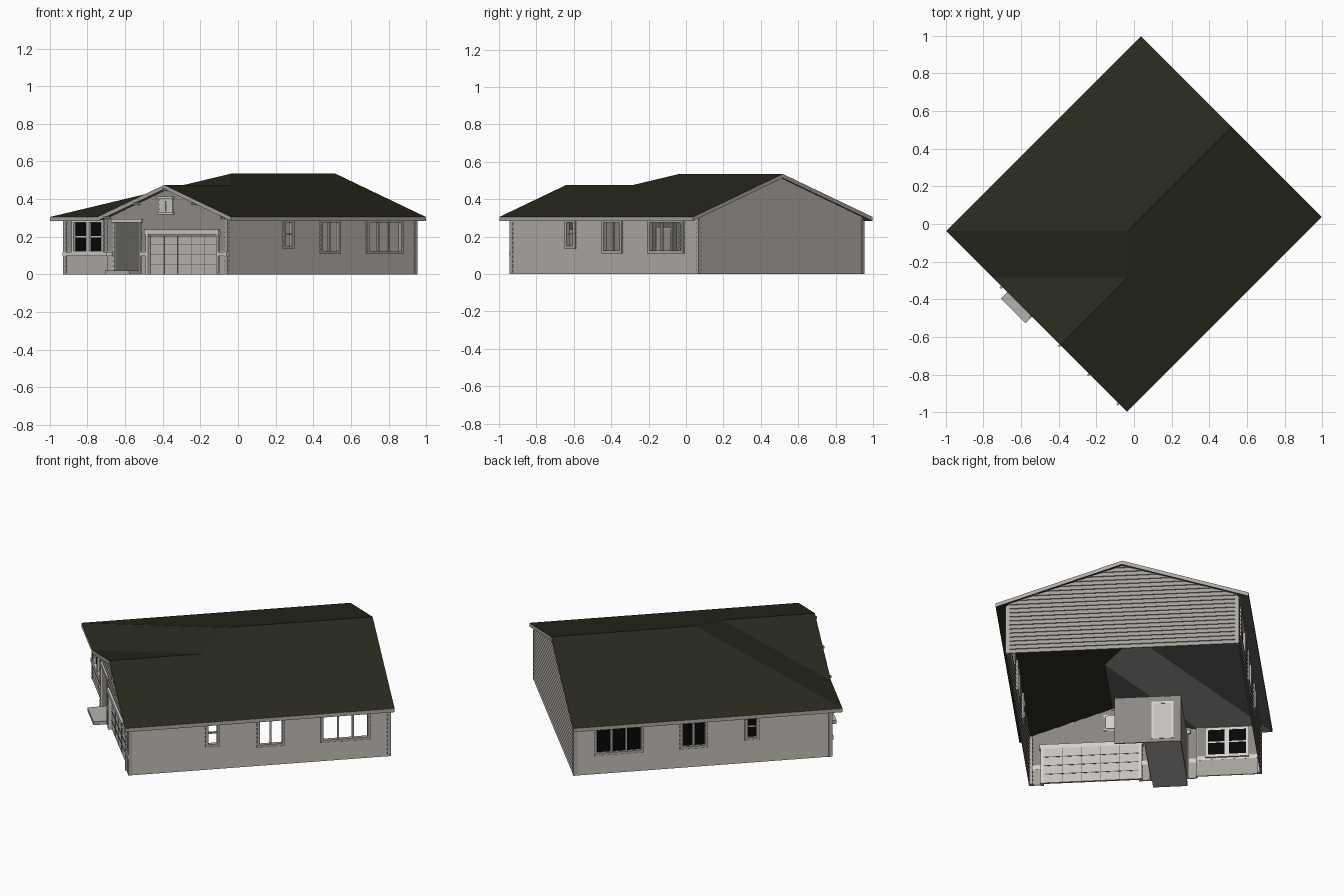
import bpy, bmesh, math
from mathutils import Matrix, Vector

if "Cube" in bpy.data.objects:
    bpy.data.objects.remove(bpy.data.objects["Cube"])

# House is laid out square (x = across the front, y = depth), then turned 45 degrees
TURN = Matrix.Rotation(math.radians(-45), 4, 'Z')


def mat(name, rgb):
    m = bpy.data.materials.new(name)
    m.diffuse_color = (*rgb, 1)
    m.use_nodes = True
    m.node_tree.nodes["Principled BSDF"].inputs["Base Color"].default_value = m.diffuse_color
    return m


ROOF = mat("dark olive shingles", (0.023, 0.022, 0.013))
SIDING = mat("taupe siding", (0.39, 0.365, 0.335))
SHAKE = mat("gable shake", (0.26, 0.245, 0.23))
TRIM = mat("light trim", (0.66, 0.64, 0.61))
FASCIA = mat("grey fascia", (0.42, 0.40, 0.38))
DOOR = mat("garage door", (0.56, 0.53, 0.50))
GLASS = mat("black glass", (0.002, 0.002, 0.002))
SOFFIT = mat("grey soffit", (0.17, 0.17, 0.165))
GROOVE = mat("dark groove", (0.12, 0.115, 0.11))
SLAB = mat("concrete", (0.46, 0.45, 0.43))

HW, VF, VB, VW = 0.62, -0.70, 0.716, -0.68   # half width, front, back, front-left wing
E, F, S = 0.68, 0.732, 0.338             # eave half width, half depth, pitch
EZ, RZ, DROP = 0.305, 0.535, 0.022       # eave, ridge, roof edge depth
GX, GZ = 0.177, 0.475                    # front gable peak
BAY = -0.278                             # left end of the gabled front
ROW = 0.025

# Each wall: origin, along direction, outward direction
WALLS = {
    "front": (Vector((0, VF, 0)), Vector((1, 0, 0)), Vector((0, -1, 0))),
    "wing": (Vector((0, VW, 0)), Vector((1, 0, 0)), Vector((0, -1, 0))),
    "back": (Vector((0, VB, 0)), Vector((1, 0, 0)), Vector((0, 1, 0))),
    "right": (Vector((HW, 0, 0)), Vector((0, 1, 0)), Vector((1, 0, 0))),
    "left": (Vector((-HW, 0, 0)), Vector((0, 1, 0)), Vector((-1, 0, 0))),
}


def place(wall, t, z, o=0.0):
    org, along, out = WALLS[wall]
    return org + along * t + out * o + Vector((0, 0, z))


def finish(bm, name, mats, recalc=True):
    if recalc:
        bmesh.ops.recalc_face_normals(bm, faces=bm.faces)
    bm.transform(TURN)
    me = bpy.data.meshes.new(name)
    bm.to_mesh(me)
    bm.free()
    for m in mats:
        me.materials.append(m)
    ob = bpy.data.objects.new(name, me)
    bpy.context.collection.objects.link(ob)
    return ob


def boxes(name, material, wall, specs):
    """specs: (t0, t1, z0, z1, o0, o1) boxes in the frame of a wall"""
    bm = bmesh.new()
    for t0, t1, z0, z1, o0, o1 in specs:
        v = [bm.verts.new(place(wall, t, z, o)) for t in (t0, t1) for z in (z0, z1) for o in (o0, o1)]
        for q in ((0, 1, 3, 2), (4, 6, 7, 5), (0, 4, 5, 1), (2, 3, 7, 6), (0, 2, 6, 4), (1, 5, 7, 3)):
            bm.faces.new([v[i] for i in q])
    return finish(bm, name, [material])


def siding(name, wall, t0, t1, holes=(), gable=None, shake_from=9.0):
    """Lapped boards, skipping the holes; gable = (peak position, peak height)"""
    bm = bmesh.new()
    out = WALLS[wall][2]

    def quad(pts, mi):
        f = bm.faces.new([bm.verts.new(p) for p in pts])
        f.material_index = mi
        f.normal_update()
        return f

    def board(a0, a1, b0, b1, za, zb):
        mi = 1 if za >= shake_from else 0
        f = quad([place(wall, a0, za, .006), place(wall, a1, za, .006),
                  place(wall, b1, zb, 0), place(wall, b0, zb, 0)], mi)
        if f.normal.dot(out) < 0:
            f.normal_flip()
        f = quad([place(wall, a0, za, .006), place(wall, a1, za, .006),
                  place(wall, a1, za, 0), place(wall, a0, za, 0)], mi)
        if f.normal.z > 0:
            f.normal_flip()

    for i in range(12):
        za, zb = i * ROW, (i + 1) * ROW
        start = t0
        for h0, h1, hz0, hz1 in sorted(holes):
            if hz0 < za + .01 < hz1:
                board(start, h0, start, h0, za, zb)
                start = h1
        board(start, t1, start, t1, za, zb)
    if gable:
        c, zp = gable
        z = 12 * ROW
        while z < zp - .001:
            zt = min(z + ROW, zp)
            lim = [(max(t0, c - (zp - k) / S - .0005), min(t1, c + (zp - k) / S + .0005)) for k in (z, zt)]
            board(*lim[0], *lim[1], z, zt)
            z += ROW
    finish(bm, name, [SIDING, SHAKE], recalc=False)


def window(name, wall, hole, panes=2, glass=False, rail=False):
    t0, t1, z0, z1 = hole
    w, o0, o1 = .016, -.01, .012
    bars = [(t0 - w, t0, z0 - w, z1 + w, o0, o1), (t1, t1 + w, z0 - w, z1 + w, o0, o1),
            (t0, t1, z0 - w, z0, o0, o1), (t0, t1, z1, z1 + w, o0, o1)]
    for k in range(1, panes):
        m = t0 + (t1 - t0) * k / panes
        bars.append((m - .005, m + .005, z0, z1, o0, .002))
    if rail:
        m = (z0 + z1) / 2
        bars.append((t0, t1, m - .004, m + .004, o0, .002))
    boxes(name + "_frame", TRIM if wall == "wing" else FASCIA, wall, bars)
    if glass:
        boxes(name + "_glass", GLASS, wall, [(t0, t1, z0, z1, -.008, -.003)])


# Openings
side_holes = {"small": (-.272, -.225, .15, .275), "middle": (.008, .128, .125, .275),
              "large": (.355, .595, .125, .275)}
front_window = (-.543, -.338, .125, .275)
entry = (-.22, -.035, 0, .275)
garage = (.035, .545, 0, .2125)

# Walls
siding("front_wall", "front", BAY, HW, [entry, (.035, .545, 0, .2)],
       (GX, GZ - .018), shake_from=.12)
siding("wing_wall", "wing", -HW, BAY, [front_window], shake_from=.12)
boxes("bay_return", SIDING, "front", [(BAY - .003, BAY + .003, 0, .30, VF - VW - .002, 0)])
siding("back_wall", "back", -HW, HW, gable=(0, RZ - .018))
for side, v0 in (("right", VF), ("left", VW)):
    siding(side + "_wall", side, v0, VB, side_holes.values())
    for size, hole in side_holes.items():
        window(f"{side}_{size}_window", side, hole, {"small": 1, "middle": 2, "large": 3}[size],
               glass=(side == "left"), rail=(size == "small"))

# Corner boards
for wall, t in (("front", HW), ("wing", -HW), ("back", HW), ("back", -HW)):
    a, b = (t - .014, t + .007) if t > 0 else (t - .007, t + .014)
    boxes(wall + "_corner_board", FASCIA, wall, [(a, b, 0, .29, -.014, .007)])

# Front window, ledge and gable vent
window("front_window", "wing", front_window, 2, glass=True, rail=True)
boxes("front_window_mullion", TRIM, "wing", [(-.453, -.428, .125, .275, -.01, .01)])
boxes("wing_ledge", TRIM, "wing", [(-.627, BAY, .098, .12, 0, .012)])
boxes("ledge", TRIM, "front", [(a, b, .098, .12, 0, .012)
                               for a, b in ((BAY, -.235), (-.02, .02), (.56, .627))])
boxes("gable_vent", TRIM, "front", [(.115, .215, .33, .40, 0, .008), (.105, .225, .40, .414, 0, .016),
                                    (.105, .225, .318, .33, 0, .014)])
boxes("gable_vent_slot", GROOVE, "front", [(.16, .17, .335, .39, .006, .009)])
boxes("gable_vent_back", TRIM, "front", [(.115, .215, .325, .405, -.008, -.003)])

# Garage door with a groove grid on both faces, and casing
g0, g1, _, gz = garage
boxes("garage_door", DOOR, "front", [(g0, g1, 0, gz, -.02, -.008)])
grooves = []
for o0, o1 in ((-.008, -.0065), (-.0215, -.02)):
    grooves += [(g0, g1, gz * k / 4 - .002, gz * k / 4 + .002, o0, o1) for k in range(1, 4)]
    grooves += [(t - .0015, t + .0015, 0, gz, o0, o1) for t in (g0 + (g1 - g0) * k / 5 for k in range(1, 5))]
boxes("garage_grooves", GROOVE, "front", grooves)
boxes("garage_casing", TRIM, "front", [(g0 - .018, g0, 0, gz, -.02, .012), (g1, g1 + .018, 0, gz, -.02, .012),
                                       (g0 - .024, g1 + .024, gz, .238, -.02, .016)])

# Recessed entry: side walls, ceiling, back wall, door, casing and step
e0, e1, _, ez = entry
boxes("entry_recess", SHAKE, "front", [(e0 - .006, e0, 0, ez, -.40, 0), (e1, e1 + .006, 0, ez, -.40, 0),
                                       (e0, e1, ez, ez + .006, -.40, 0),
                                       (e0 - .006, .13, 0, ez + .006, -.406, -.40)])
boxes("entry_door", DOOR, "front", [(-.175, -.08, .02, .235, -.408, -.392)])
boxes("entry_door_casing", TRIM, "front", [(-.187, -.175, .02, .247, -.41, -.388), (-.08, -.068, .02, .247, -.41, -.388),
                                           (-.175, -.08, .235, .247, -.41, -.388)])
boxes("entry_casing", TRIM, "front", [(e0 - .012, e0, 0, ez, -.01, .008), (e1, e1 + .012, 0, ez, -.01, .008),
                                      (e0 - .022, e1 + .022, ez, ez + .018, -.01, .014)])
boxes("entry_step", SLAB, "front", [(e0, e1, 0, .02, -.40, .08)])

# Lookout beams under the front gable
boxes("lookout_beams", FASCIA, "front",
      [(t - .006, t + .006, z - .012, z, 0, .044)
       for t, z in ((GX + .219 * k, GZ - S * abs(.219 * k) - .02) for k in range(-2, 3))])

# Roof: ridge with one hipped corner and a front cross gable
bm = bmesh.new()
av = -F + E
pts = {"FL": (-E, -F, EZ), "FR": (E, -F, EZ), "BL": (-E, F, EZ), "BR": (E, F, EZ),
       "A": (0, av, RZ), "R": (0, F, RZ), "G0": (GX, -F, GZ), "G1": (GX, av - GX, GZ),
       "V": (GX - (av - GX + F), -F, EZ)}
vs = {k: bm.verts.new(p) for k, p in pts.items()}
for names in ("FL A R BL", "FL V G1 A", "V G0 G1", "A G1 G0 FR BR R"):
    bm.faces.new([vs[n] for n in names.split()])
under = bmesh.ops.extrude_face_region(bm, geom=bm.faces[:], use_keep_orig=True)
low = [g for g in under["geom"] if isinstance(g, bmesh.types.BMVert)]
bmesh.ops.translate(bm, verts=low, vec=(0, 0, -DROP))
bmesh.ops.recalc_face_normals(bm, faces=bm.faces)
for f in bm.faces:
    f.normal_update()
    n = f.normal
    if n.z > .1 or (n.z < -.1 and n.x < -.1):    # shingles, and the bare underside of the right slope
        f.material_index = 0
    else:
        f.material_index = 2 if n.z < -.1 else 1
finish(bm, "roof", [ROOF, FASCIA, SOFFIT], recalc=False)
